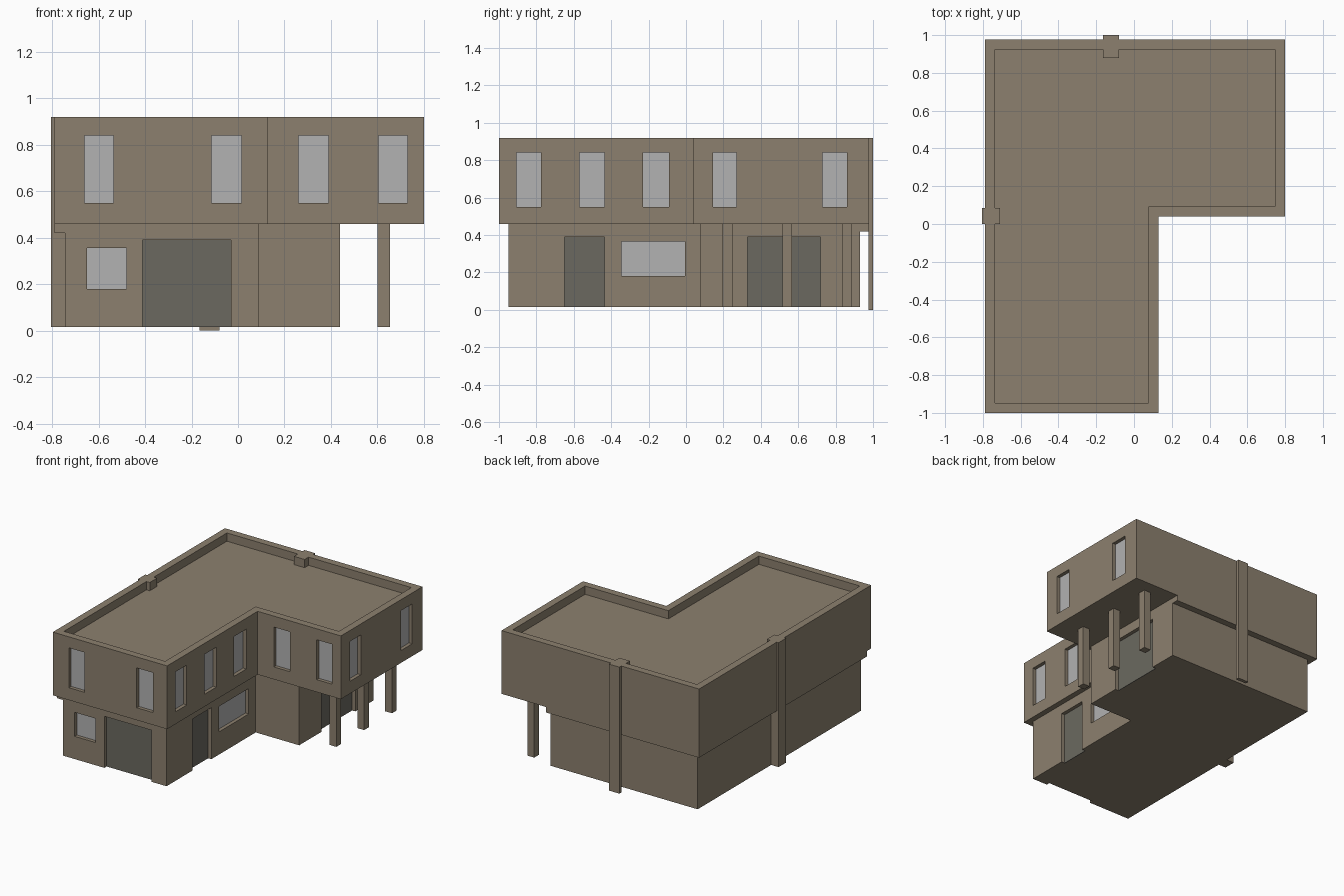
import bpy, bmesh

if "Cube" in bpy.data.objects:
    bpy.data.objects.remove(bpy.data.objects["Cube"], do_unlink=True)


def material(name, rgb):
    mat = bpy.data.materials.new(name)
    mat.use_nodes = True
    mat.diffuse_color = (*rgb, 1)
    mat.node_tree.nodes["Principled BSDF"].inputs["Base Color"].default_value = (*rgb, 1)
    return mat


WALL = material("wall_taupe", (0.262, 0.216, 0.156))
GLASS = material("glass_grey", (0.445, 0.445, 0.445))
DOOR = material("door_grey", (0.147, 0.141, 0.117))


def finish(name, bm, mat):
    bmesh.ops.recalc_face_normals(bm, faces=bm.faces)
    mesh = bpy.data.meshes.new(name)
    bm.to_mesh(mesh)
    bm.free()
    mesh.materials.append(mat)
    obj = bpy.data.objects.new(name, mesh)
    bpy.context.scene.collection.objects.link(obj)
    return obj


def add_box(bm, x, y, z):
    cube = bmesh.ops.create_cube(bm, size=1)
    for v in cube["verts"]:
        for i, (lo, hi) in enumerate((x, y, z)):
            v.co[i] = lo + (v.co[i] + 0.5) * (hi - lo)


def box(name, x, y, z, mat=WALL):
    bm = bmesh.new()
    add_box(bm, x, y, z)
    return finish(name, bm, mat)


def prism(name, outline, z0, z1, parapet=None):
    """Extrude an outline; optionally sink its top inside a parapet."""
    bm = bmesh.new()
    base = bm.faces.new([bm.verts.new((x, y, z0)) for x, y in outline])
    top = bmesh.ops.extrude_face_region(bm, geom=[base], use_keep_orig=True)["geom"]
    for v in top:
        if isinstance(v, bmesh.types.BMVert):
            v.co.z = z1
    bmesh.ops.recalc_face_normals(bm, faces=bm.faces)
    if parapet:
        width, depth = parapet
        roof = max(bm.faces, key=lambda f: f.calc_center_median().z)
        bmesh.ops.inset_region(bm, faces=[roof], thickness=width, use_even_offset=True)
        low = bmesh.ops.extrude_face_region(bm, geom=[roof])["geom"]
        bmesh.ops.delete(bm, geom=[roof], context="FACES")
        for v in low:
            if isinstance(v, bmesh.types.BMVert):
                v.co.z -= depth
    return finish(name, bm, WALL)


def l_shape(left, front, inner_x, inner_y, right, back):
    return [(left, front), (inner_x, front), (inner_x, inner_y),
            (right, inner_y), (right, back), (left, back)]


RECESS = 0.03


def add_openings(body, openings):
    """Cut recesses into a body and fit a thin panel at the back of each."""
    cut = bmesh.new()
    for name, side, face, (a, b), (z0, z1), mat in openings:
        floor = z0 - 0.05 if mat is DOOR else z0
        if side == "front":
            add_box(cut, (a, b), (face - 0.05, face + RECESS), (floor, z1))
            box(name, (a, b), (face + RECESS - 0.004, face + RECESS + 0.002), (z0, z1), mat)
        else:
            add_box(cut, (face - RECESS, face + 0.05), (a, b), (floor, z1))
            box(name, (face - RECESS - 0.002, face - RECESS + 0.004), (a, b), (z0, z1), mat)
    cutter = finish("opening_cutter", cut, WALL)
    cutter.hide_render = True
    mod = body.modifiers.new("openings", "BOOLEAN")
    mod.operation, mod.solver, mod.object = "DIFFERENCE", "EXACT", cutter
    bpy.context.view_layer.update()
    graph = bpy.context.evaluated_depsgraph_get()
    mesh = bpy.data.meshes.new_from_object(body.evaluated_get(graph))
    body.modifiers.clear()
    body.data = mesh
    bpy.data.objects.remove(cutter, do_unlink=True)


# Storeys
GROUND, FLOOR, TOP, ROOF = 0.015, 0.46, 0.92, 0.86
lower = prism("lower_storey", l_shape(-0.745, -0.95, 0.09, 0.075, 0.44, 0.93), GROUND, FLOOR)
upper = prism("upper_storey", l_shape(-0.79, -1.0, 0.13, 0.04, 0.80, 0.978), FLOOR, TOP,
              parapet=(0.053, TOP - ROOF))

# Upper windows
tall = (0.55, 0.84)
groups = [("front_window", "front", -1.0, [(-0.66, -0.535), (-0.115, 0.015)]),
          ("wing_front_window", "front", 0.04, [(0.26, 0.39), (0.605, 0.73)]),
          ("side_window", "side", 0.13, [(-0.905, -0.775), (-0.57, -0.435), (-0.23, -0.09)]),
          ("wing_side_window", "side", 0.80, [(0.145, 0.27), (0.73, 0.86)])]
add_openings(upper, [(f"{name}_{i + 1}", side, face, span, tall, GLASS)
                     for name, side, face, spans in groups
                     for i, span in enumerate(spans)])

# Lower windows and doors
door_z = (GROUND, 0.39)
add_openings(lower, [
    ("lower_front_window", "front", -0.95, (-0.65, -0.48), (0.18, 0.355), GLASS),
    ("front_garage_door", "front", -0.95, (-0.41, -0.03), door_z, DOOR),
    ("side_door", "side", 0.09, (-0.65, -0.435), door_z, DOOR),
    ("lower_side_window", "side", 0.09, (-0.345, -0.005), (0.18, 0.365), GLASS),
    ("wing_garage_door", "side", 0.44, (0.33, 0.72), door_z, DOOR)])

# Lip under the overhang on the left and back walls
prism("overhang_lip", [(-0.79, -0.95), (-0.745, -0.95), (-0.745, 0.93),
                       (0.44, 0.93), (0.44, 0.978), (-0.79, 0.978)], 0.42, FLOOR)

# Columns under the wing
for i, y in enumerate((0.195, 0.515, 0.835)):
    box(f"column_{i + 1}", (0.60, 0.655), (y, y + 0.053), (GROUND, FLOOR))

# Wall piers with caps hooked over the parapet
box("back_pier", (-0.165, -0.08), (0.975, 1.0), (0, TOP))
box("back_pier_cap", (-0.165, -0.08), (0.88, 1.0), (ROOF, TOP))
box("side_pier", (-0.805, -0.71), (0.0, 0.085), (GROUND, TOP))
